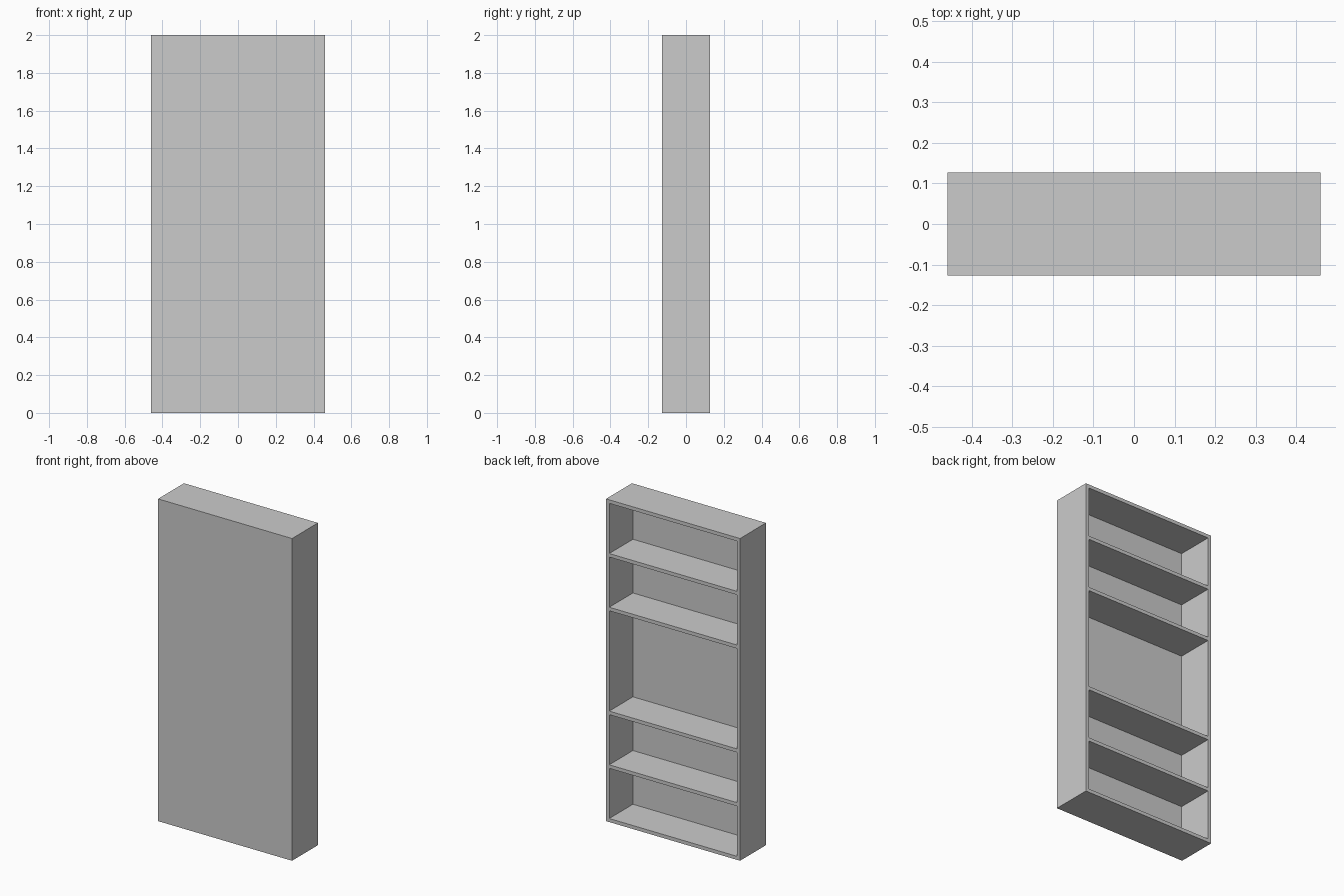
import bpy

if "Cube" in bpy.data.objects:
    bpy.data.objects.remove(bpy.data.objects["Cube"])

W, D, H = 0.92, 0.254, 2.0   # overall width, depth, height
T = 0.022                    # board thickness
GAP = H / 6 - T              # clear height of a small compartment


def board(name, x, y, z):
    """Box spanning the (min, max) pairs x, y, z."""
    bpy.ops.mesh.primitive_cube_add(size=1)
    ob = bpy.context.object
    ob.name = name
    lo_hi = (x, y, z)
    ob.location = [(a + b) / 2 for a, b in lo_hi]
    ob.scale = [b - a for a, b in lo_hi]
    bpy.ops.object.transform_apply(location=True, scale=True)
    return ob


# Closed front panel and the five-sided carcass behind it
full_x, inner_x = (-W / 2, W / 2), (-W / 2 + T, W / 2 - T)
inner_y = (-D / 2 + T, D / 2)
board("front_panel", full_x, (-D / 2, -D / 2 + T), (0, H))
board("left_side", (-W / 2, -W / 2 + T), inner_y, (0, H))
board("right_side", (W / 2 - T, W / 2), inner_y, (0, H))
board("bottom_board", inner_x, inner_y, (0, T))
board("top_board", inner_x, inner_y, (H - T, H))

# Shelves: two small bays, one double-height bay, two small bays
z = T
for i, gap in enumerate((GAP, GAP, 2 * GAP, GAP)):
    z += gap
    board(f"shelf_{i + 1}", inner_x, inner_y, (z, z + T))
    z += T
